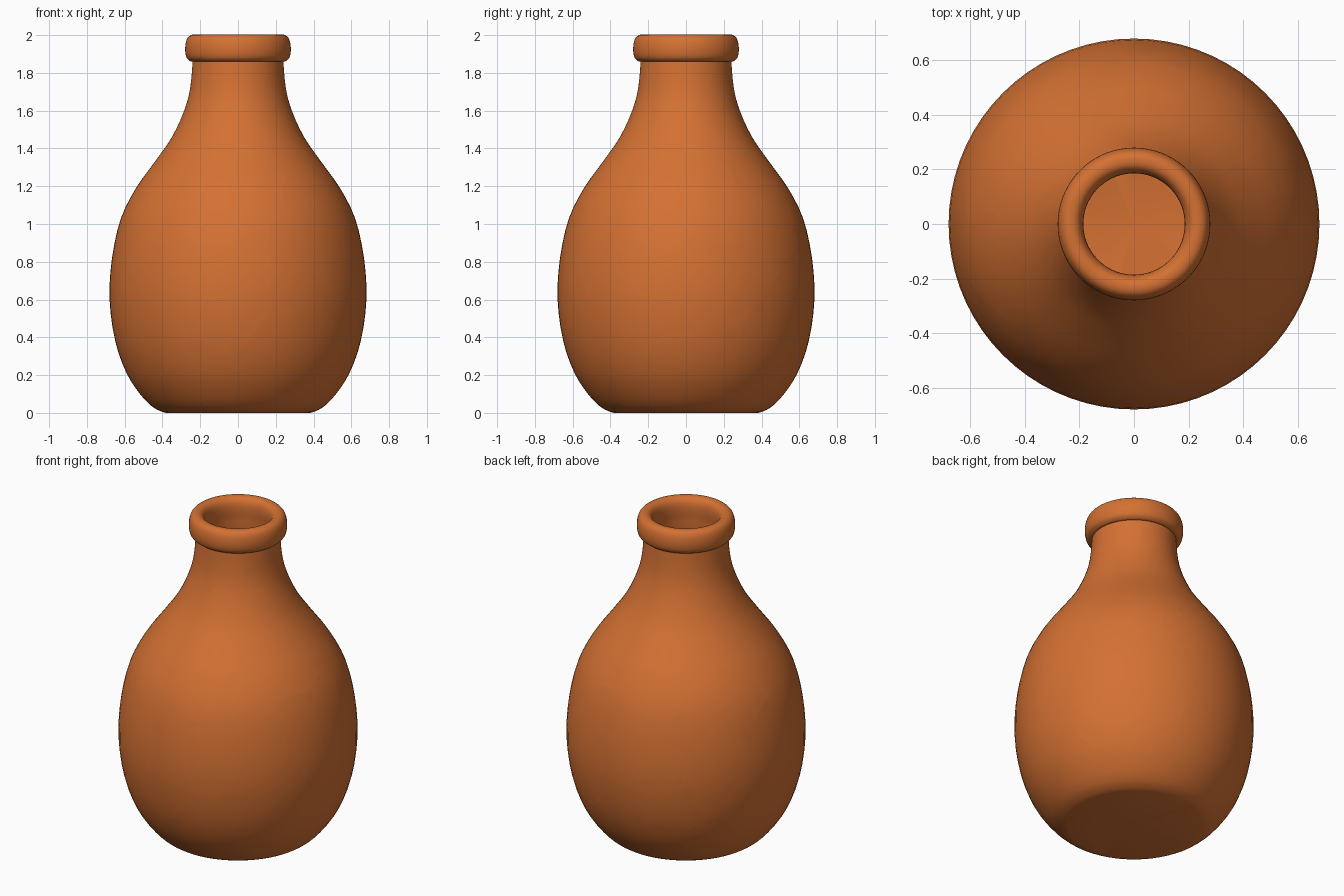
import bpy, bmesh, math, random
from mathutils import Vector

if "Cube" in bpy.data.objects:
    bpy.data.objects.remove(bpy.data.objects["Cube"])

random.seed(7)
SEG = 72

clay = bpy.data.materials.new("terracotta")
clay.diffuse_color = (0.66, 0.165, 0.033, 1)
clay.use_nodes = True
clay.node_tree.nodes["Principled BSDF"].inputs["Base Color"].default_value = clay.diffuse_color


def smooth(pts, n=3):
    """Catmull-Rom curve through (radius, height) points."""
    p = [Vector(q) for q in [pts[0]] + pts + [pts[-1]]]
    out = []
    for a, b, c, d in zip(p, p[1:], p[2:], p[3:]):
        for i in range(n):
            t = i / n
            out.append(0.5 * (2 * b + (c - a) * t + (2 * a - 5 * b + 4 * c - d) * t * t
                              + (3 * b - a - 3 * c + d) * t ** 3))
    return out + [p[-1]]


# Outer body, rolled lip, inner wall
body = smooth([(0.40, 0.005), (0.45, 0.03), (0.515, 0.095), (0.59, 0.21), (0.65, 0.38), (0.68, 0.6),
               (0.667, 0.82), (0.62, 1.03), (0.54, 1.19), (0.44, 1.33), (0.35, 1.46),
               (0.285, 1.6), (0.253, 1.72), (0.24, 1.86)])
lip = smooth([(0.25, 1.86), (0.272, 1.88), (0.28, 1.925), (0.272, 1.975), (0.25, 2.0),
              (0.215, 2.0), (0.193, 1.975), (0.186, 1.93), (0.19, 1.87)])
inner = smooth([(0.19, 1.85), (0.20, 1.72), (0.235, 1.59), (0.30, 1.44), (0.39, 1.31), (0.49, 1.16),
                (0.57, 1.01), (0.615, 0.81), (0.63, 0.6), (0.60, 0.39), (0.54, 0.23),
                (0.46, 0.11), (0.38, 0.06)])
profile = [Vector((0, 0)), Vector((0.38, 0))] + body + lip + inner + [Vector((0, 0.05))]

# Revolve the profile into one closed vessel
vase = bmesh.new()
verts = [vase.verts.new((p.x, 0, p.y)) for p in profile]
edges = [vase.edges.new(e) for e in zip(verts, verts[1:])]
bmesh.ops.spin(vase, geom=verts + edges, axis=(0, 0, 1), cent=(0, 0, 0),
               angle=math.tau, steps=SEG, use_duplicate=False)
bmesh.ops.remove_doubles(vase, verts=vase.verts[:], dist=1e-4)
bmesh.ops.recalc_face_normals(vase, faces=vase.faces[:])


def seed(z0, z1):
    """Random point on the vessel wall between two heights."""
    z = random.uniform(z0, z1)
    r = min(body + lip[:4], key=lambda p: abs(p.y - z)).x - 0.03
    a = random.uniform(0, math.tau)
    return Vector((r * math.cos(a), r * math.sin(a), z))


# Break the vessel into Voronoi shards, smaller ones round the lip
seeds = ([seed(0, 1.45) for _ in range(38)] + [seed(1.45, 1.84) for _ in range(12)]
         + [seed(1.86, 1.98) for _ in range(22)])
for i, s in enumerate(seeds):
    bm = vase.copy()
    for o in sorted((q for q in seeds if q is not s), key=lambda q: (q - s).length):
        reach = max(((v.co - s).length for v in bm.verts), default=0)
        if (o - s).length > 2 * reach:
            break
        cut = bmesh.ops.bisect_plane(bm, geom=bm.verts[:] + bm.edges[:] + bm.faces[:], dist=1e-5,
                                     plane_co=(s + o) / 2, plane_no=o - s, clear_outer=True)
        rim = [e for e in cut["geom_cut"] if isinstance(e, bmesh.types.BMEdge) and e.is_boundary]
        if rim:
            bmesh.ops.triangle_fill(bm, edges=rim, use_beauty=True, use_dissolve=True)
    if bm.faces:
        bmesh.ops.recalc_face_normals(bm, faces=bm.faces[:])
        me = bpy.data.meshes.new("shard")
        bm.to_mesh(me)
        me.materials.append(clay)
        ob = bpy.data.objects.new(f"vase_shard_{i + 1}", me)
        bpy.context.collection.objects.link(ob)
        bpy.ops.object.select_all(action="DESELECT")
        ob.select_set(True)
        bpy.context.view_layer.objects.active = ob
        bpy.ops.object.shade_smooth_by_angle(angle=math.radians(35))
    bm.free()
vase.free()
